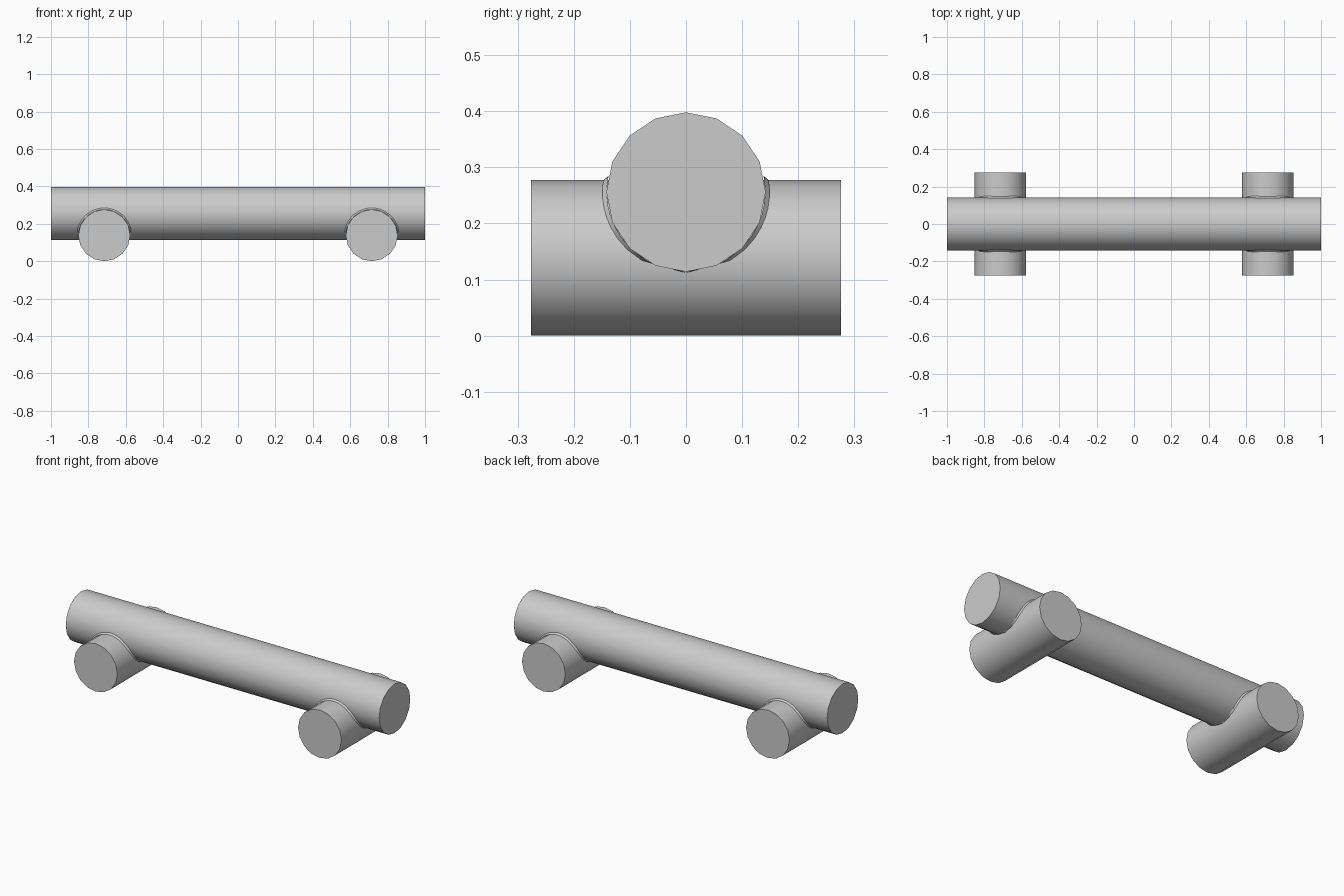
import bpy, math

if "Cube" in bpy.data.objects:
    bpy.data.objects.remove(bpy.data.objects["Cube"])

LOG_R, LOG_Z = 0.142, 0.256
FOOT_R, FOOT_X = 0.1385, 0.715
FILLET = 0.008


def smooth(ob):
    bpy.ops.object.select_all(action='DESELECT')
    ob.select_set(True)
    bpy.context.view_layer.objects.active = ob
    bpy.ops.object.shade_smooth_by_angle(angle=math.radians(35))


def build(name, verts, faces):
    me = bpy.data.meshes.new(name)
    me.from_pydata(verts, [], faces)
    me.update()
    ob = bpy.data.objects.new(name, me)
    bpy.context.collection.objects.link(ob)
    smooth(ob)
    return ob


def rod(name, length, radius, place, sides=16):
    # capped rod; place(u, v, w) maps across, up, along to world space
    verts, faces = [], []
    for w in (-length / 2, length / 2):
        for i in range(sides):
            a = 2 * math.pi * i / sides
            verts.append(place(radius * math.cos(a), radius * math.sin(a), w))
    for i in range(sides):
        j = (i + 1) % sides
        faces.append((i, j, sides + j, sides + i))
    faces += [tuple(reversed(range(sides))), tuple(range(sides, 2 * sides))]
    return build(name, verts, faces)


def log_side(z):
    return math.sqrt(max(0.0, (LOG_R - 0.001) ** 2 - (z - LOG_Z) ** 2))


def collar(name, x, side):
    # narrow blend strip where a foot meets the log
    n, verts, faces = 24, [], []
    t0 = math.asin((LOG_Z - LOG_R - FOOT_R) / FOOT_R)
    for i in range(n + 1):
        t = t0 + (math.pi - 2 * t0) * i / n
        c, s = math.cos(t), math.sin(t)
        z1 = FOOT_R + FOOT_R * s
        r2 = FOOT_R + FILLET
        z2 = FOOT_R + r2 * s
        verts.append((x + FOOT_R * c, side * (log_side(z1) + FILLET), z1))
        verts.append((x + r2 * c, side * log_side(z2), z2))
    for i in range(n):
        f = (2 * i, 2 * i + 2, 2 * i + 3, 2 * i + 1)
        faces.append(f if side > 0 else f[::-1])
    return build(name, verts, faces)


# Long horizontal log
rod("main_log", 2.0, LOG_R, lambda u, v, w: (w, u, LOG_Z + v))

# Crosswise feet with their blend strips
for label, x in (("left", -FOOT_X), ("right", FOOT_X)):
    rod(label + "_foot", 0.552, FOOT_R,
        lambda u, v, w, x=x: (x - u, w, FOOT_R + v))
    for end, side in (("front", -1), ("back", 1)):
        collar(f"{label}_{end}_collar", x, side)
